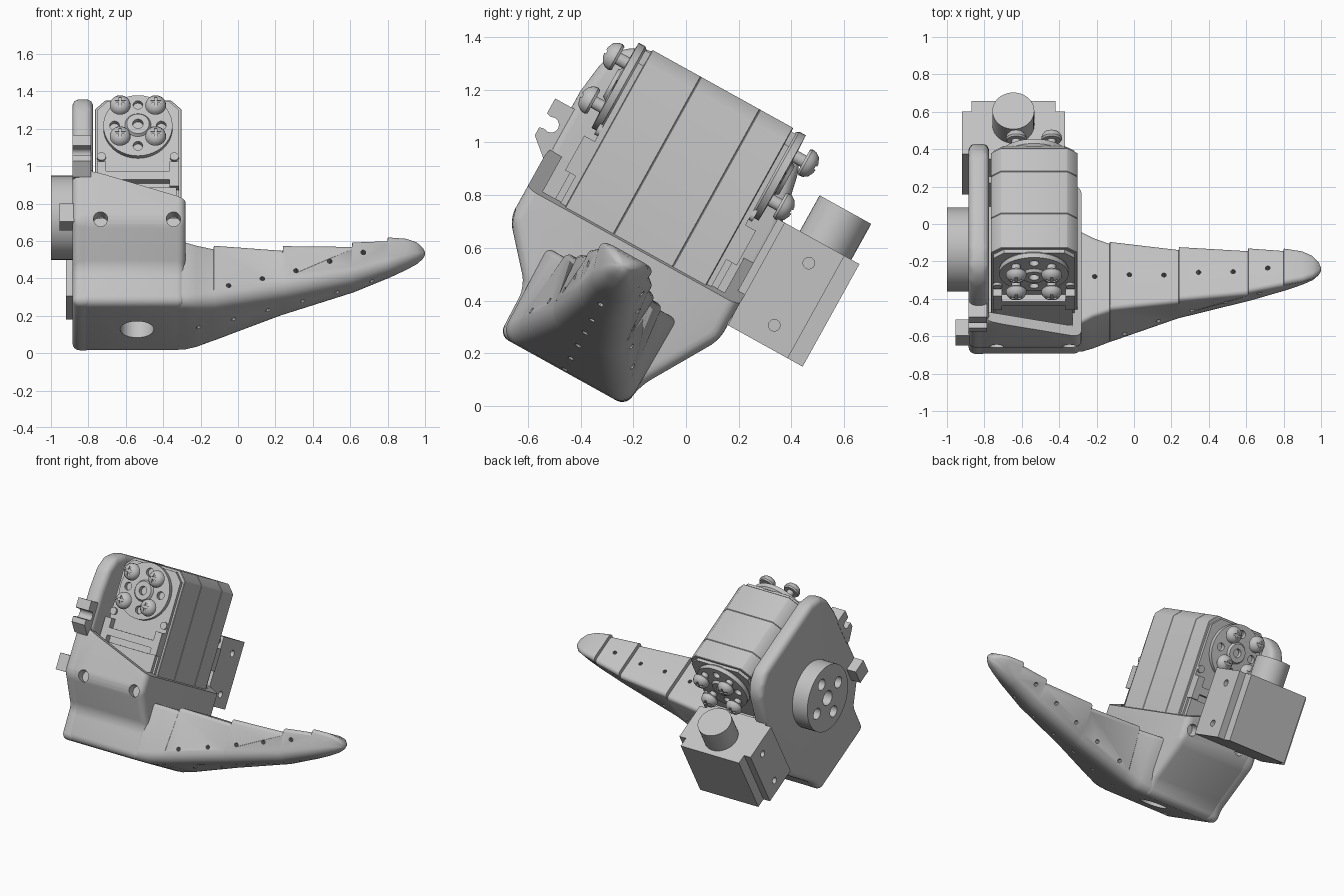
import bpy, bmesh
from math import radians, cos, sin, pi
from mathutils import Matrix, Vector

cube = bpy.data.objects.get("Cube")
if cube:
    bpy.data.objects.remove(cube)

grey = bpy.data.materials.new("plain_grey")
grey.use_nodes = True
colour = (0.54, 0.54, 0.54, 1)
grey.diffuse_color = colour
grey.node_tree.nodes["Principled BSDF"].inputs["Base Color"].default_value = colour

TILT = Matrix.Rotation(radians(-29), 4, 'X')   # whole assembly leans about x
AXES = {'x': Matrix.Rotation(pi / 2, 4, 'Y'), '-x': Matrix.Rotation(-pi / 2, 4, 'Y'),
        'y': Matrix.Rotation(-pi / 2, 4, 'X'), '-y': Matrix.Rotation(pi / 2, 4, 'X'),
        'z': Matrix.Identity(4)}
MID = -0.47      # centre of the assembly in y before tilting
SX = -0.535      # servo centre in x
HORN_Z = 0.934
parts = []


def finish(name, bm):
    bmesh.ops.recalc_face_normals(bm, faces=bm.faces)
    mesh = bpy.data.meshes.new(name)
    bm.to_mesh(mesh)
    bm.free()
    mesh.materials.append(grey)
    ob = bpy.data.objects.new(name, mesh)
    bpy.context.collection.objects.link(ob)
    parts.append(ob)
    return ob


def prism(name, pts, axis, a, b):
    """Extrude a closed outline along x (points y, z) or along y (points x, z)."""
    bm = bmesh.new()
    place = (lambda p, t: (t, p[0], p[1])) if axis == 'x' else (lambda p, t: (p[0], t, p[1]))
    ends = [[bm.verts.new(place(p, t)) for p in pts] for t in (a, b)]
    for ring in ends:
        bm.faces.new(ring)
    for i in range(len(pts)):
        j = (i + 1) % len(pts)
        bm.faces.new((ends[0][i], ends[0][j], ends[1][j], ends[1][i]))
    return finish(name, bm)


def box(name, x, y, z):
    return prism(name, [(y[0], z[0]), (y[1], z[0]), (y[1], z[1]), (y[0], z[1])], 'x', *x)


def lathe(name, profile, axis, loc, steps=32):
    """Revolve (radius, distance) points about an axis."""
    bm = bmesh.new()
    vs = [bm.verts.new((r, 0, d)) for r, d in profile]
    es = [bm.edges.new(e) for e in zip(vs, vs[1:])]
    bmesh.ops.spin(bm, geom=vs + es, axis=(0, 0, 1), cent=(0, 0, 0), angle=2 * pi, steps=steps)
    bmesh.ops.remove_doubles(bm, verts=bm.verts, dist=0.0005)
    bm.transform(Matrix.Translation(loc) @ AXES[axis])
    return finish(name, bm)


def cyl(name, r, axis, loc, length, steps=32):
    return lathe(name, [(0, 0), (r, 0), (r, length), (0, length)], axis, loc, steps)


def apply(ob, mod):
    bpy.context.view_layer.objects.active = ob
    bpy.ops.object.modifier_apply(modifier=mod.name)


def bevel(ob, width, segments=1):
    m = ob.modifiers.new("round", 'BEVEL')
    m.width, m.segments, m.limit_method, m.angle_limit = width, segments, 'ANGLE', radians(20)
    apply(ob, m)
    return ob


def cut(ob, *cutters):
    for c in cutters:
        c.hide_render = True
        m = ob.modifiers.new("cut", 'BOOLEAN')
        m.object, m.operation, m.solver = c, 'DIFFERENCE', 'EXACT'
        apply(ob, m)
        parts.remove(c)
        bpy.data.objects.remove(c)
    return ob


# Flared housing: rounded shell, sloping rim, cavity, screw holes
foot = [(-0.75, -0.11), (-0.2, -0.11), (-0.19, -0.02), (-0.01, 0.28)]
housing = prism("housing", foot + [(-0.01, 0.62), (-0.93, 0.62), (-0.93, 0.3), (-0.755, 0.1)],
                'x', -0.86, -0.28)
bevel(housing, 0.045, 4)
cut(housing,
    prism("rim_cutter", [(-0.78, 0.6), (-0.2, 0.403), (-0.2, 1), (-0.78, 1)], 'y', -1.2, 0.3),
    box("cavity_cutter", (-0.775, -0.33), (-0.87, -0.08), (0.34, 0.9)),
    cyl("drain_cutter", 0.09, 'z', (-0.54, -0.46, -0.3), 0.45))
for x in (-0.735, -0.345):
    cut(housing, cyl("hole_cutter", 0.038, 'y', (x, -1.2, 0.31), 0.33, 16),
        cyl("hole_cutter", 0.038, 'y', (x, -0.07, 0.36), 0.3, 16))

# Tall side plate with rolled edges
side = prism("side_plate", foot + [(-0.01, 0.75), (-0.06, 1.0), (-0.11, 1.07), (-0.19, 1.12),
             (-0.76, 1.12), (-0.86, 1.08), (-0.91, 1.0), (-0.93, 0.85),
             (-0.93, 0.3), (-0.755, 0.1)], 'x', -0.885, -0.775)
bevel(side, 0.04, 5)

# Round hub on the outer side
hub = cyl("side_hub", 0.225, '-x', (-0.86, MID, 0.567), 0.14, 48)
cut(hub, cyl("hub_cutter", 0.05, '-x', (-0.92, MID, 0.567), 0.2))
for k in range(4):
    cut(hub, cyl("hub_cutter", 0.038, '-x', (-0.92, MID + 0.135 * cos(k * pi / 2),
                                           0.567 + 0.135 * sin(k * pi / 2)), 0.2))

# Cable clips on the front edge of the side plate
notch = [(-0.965 + 0.03 * cos(a), 0.685 + 0.03 * sin(a))
         for a in [radians(120 - 30 * i) for i in range(9)]]
prism("upper_clip", [(-0.9, 0.56), (-0.93, 0.56), (-1, 0.62), (-1, 0.655)] + notch[::-1]
      + [(-1, 0.715), (-1, 0.78), (-0.9, 0.78)], 'x', -0.885, -0.785)
box("lower_clip", (-0.955, -0.86), (-0.91, -0.81), (0.3, 0.41))


# Tapered finger: rounded sections lofted along x, with stepped upper face
def section(x, ht, zt, hb, zb, rb):
    pts = []
    for sx, sz, start in ((1, 1, 0), (-1, 1, 90), (-1, -1, 180), (1, -1, 270)):
        h, z, r = (ht, zt, 0.025) if sz > 0 else (hb, zb, rb)
        r = min(r, h * 0.9, (zt - zb) * 0.45)
        for k in range(6):
            a = radians(start + 18 * k)
            pts.append((x, MID + sx * (h - r) + r * cos(a), z - sz * r + r * sin(a)))
    return pts


stations = [(-0.7, .28, .25, .275, -.11, .06), (-0.28, .28, .27, .275, -.11, .06),
            (-0.22, .245, .27, .262, -.105, .07), (-0.131, .21, .268, .238, -.085, .08),
            (-0.129, .21, .29, .238, -.085, .08), (0.239, .163, .285, .155, .025, .085),
            (0.241, .166, .312, .155, .025, .085), (0.609, .134, .325, .11, .135, .08),
            (0.611, .137, .35, .11, .135, .08), (0.799, .108, .374, .088, .215, .07),
            (0.801, .111, .396, .088, .215, .07), (0.9, .092, .398, .072, .263, .06),
            (0.955, .068, .39, .055, .295, .05), (0.988, .036, .373, .03, .322, .03),
            (1.0, .01, .355, .01, .342, .01)]
bm = bmesh.new()
rings = [[bm.verts.new(p) for p in section(*s)] for s in stations]
for r0, r1 in zip(rings, rings[1:]):
    for i in range(len(r0)):
        j = (i + 1) % len(r0)
        bm.faces.new((r0[i], r0[j], r1[j], r1[i]))
bm.faces.new(rings[0])
bm.faces.new(rings[-1])
finger = finish("finger", bm)
cut(finger, cyl("drain_cutter", 0.09, 'z', (-0.54, -0.46, -0.3), 0.45))
for k in range(5):
    x = -0.05 + 0.18 * k
    cut(finger, cyl("pin_cutter", 0.013, 'y', (x, -1, 0.05 + 0.36 * x), 1, 10))
for k in range(6):
    cut(finger, cyl("pin_cutter", 0.013, 'z', (-0.21 + 0.185 * k, MID, -0.3), 1, 10))

# Servo: three stacked case sections with chamfered corners
def case(inset):
    l, r, t, c = -0.765 + inset, -0.302 - inset, 1.12 - inset, 0.055
    return [(l, 0.36), (r, 0.36), (r, t - c), (r - c, t), (l + c, t), (l, t - c)]


for name, a, b in (("front_case", -0.767, -0.556), ("middle_case", -0.556, -0.3),
                   ("back_case", -0.3, -0.155)):
    bevel(prism("servo_" + name, case(0), 'y', a, b), 0.003)
prism("servo_front_cap", case(0.015), 'y', -0.79, -0.76)
prism("servo_back_cap", case(0.015), 'y', -0.16, -0.135)

# Screws, horns and brackets on both ends of the servo
head = [(0, 0), (0.024, 0), (0.024, 0.045), (0.05, 0.045), (0.056, 0.055), (0.053, 0.072),
        (0.042, 0.088), (0.022, 0.099), (0, 0.102)]
for end, axis, face, d in (("front", '-y', -0.785, -1), ("back", 'y', -0.14, 1)):
    horn = lathe(end + "_horn", [(0, 0), (0.175, 0), (0.185, 0.012), (0.185, 0.04), (0.07, 0.045),
                 (0.06, 0.06), (0.028, 0.06), (0.028, 0.03), (0, 0.03)], axis, (SX, face, HORN_Z), 40)
    for k in range(4):
        a = k * pi / 2
        cut(horn, cyl("horn_cutter", 0.026, axis, (SX + 0.125 * cos(a), face + d * 0.015,
                                                HORN_Z + 0.125 * sin(a)), 0.1, 16))
        a += pi / 4
        x, z = SX + 0.134 * cos(a), HORN_Z + 0.134 * sin(a)
        tip = face + d * 0.14
        ys = sorted((tip - d * 0.015, tip + d * 0.05))
        screw = lathe(end + "_screw", head, axis, (x, face + d * 0.035, z), 24)
        cut(screw, box("slot_cutter", (x - 0.03, x + 0.03), ys, (z - 0.007, z + 0.007)),
            box("slot_cutter", (x - 0.007, x + 0.007), ys, (z - 0.03, z + 0.03)))
    ys = sorted((face, face + d * 0.05))
    box(end + "_cross_bar", (-0.71, -0.35), ys, (0.6, 0.65))
    box(end + "_lower_block", (-0.74, -0.33), sorted((face, face + d * 0.03)), (0.36, 0.56))
    for x in (-0.73, -0.34):
        cyl(end + "_case_bolt", 0.024, axis, (x, face, 0.757), 0.02, 16)
        box(end + "_bar_end", (x - 0.025, x + 0.025), ys, (0.56, 0.71))

# Rear camera: box, side brackets with holes, lens barrel
box("camera_box", (-0.87, -0.42), (-0.04, 0.315), (0.345, 0.79))
for name, a, b in (("right", -0.92, -0.87), ("left", -0.42, -0.37)):
    bracket = box("camera_bracket_" + name, (a, b), (-0.01, 0.25), (0.345, 0.79))
    cut(bracket, *[cyl("bolt_cutter", 0.022, 'x', (-1, 0.145, z), 0.8, 20) for z in (0.43, 0.7)])
cyl("camera_lens", 0.112, 'z', (-0.645, 0.168, 0.78), 0.165, 40)

# Tilt everything and shade
bpy.ops.object.select_all(action='DESELECT')
for ob in parts:
    ob.data.transform(TILT)
    ob.select_set(True)
bpy.context.view_layer.objects.active = parts[0]
bpy.ops.object.shade_smooth_by_angle(angle=radians(32))
